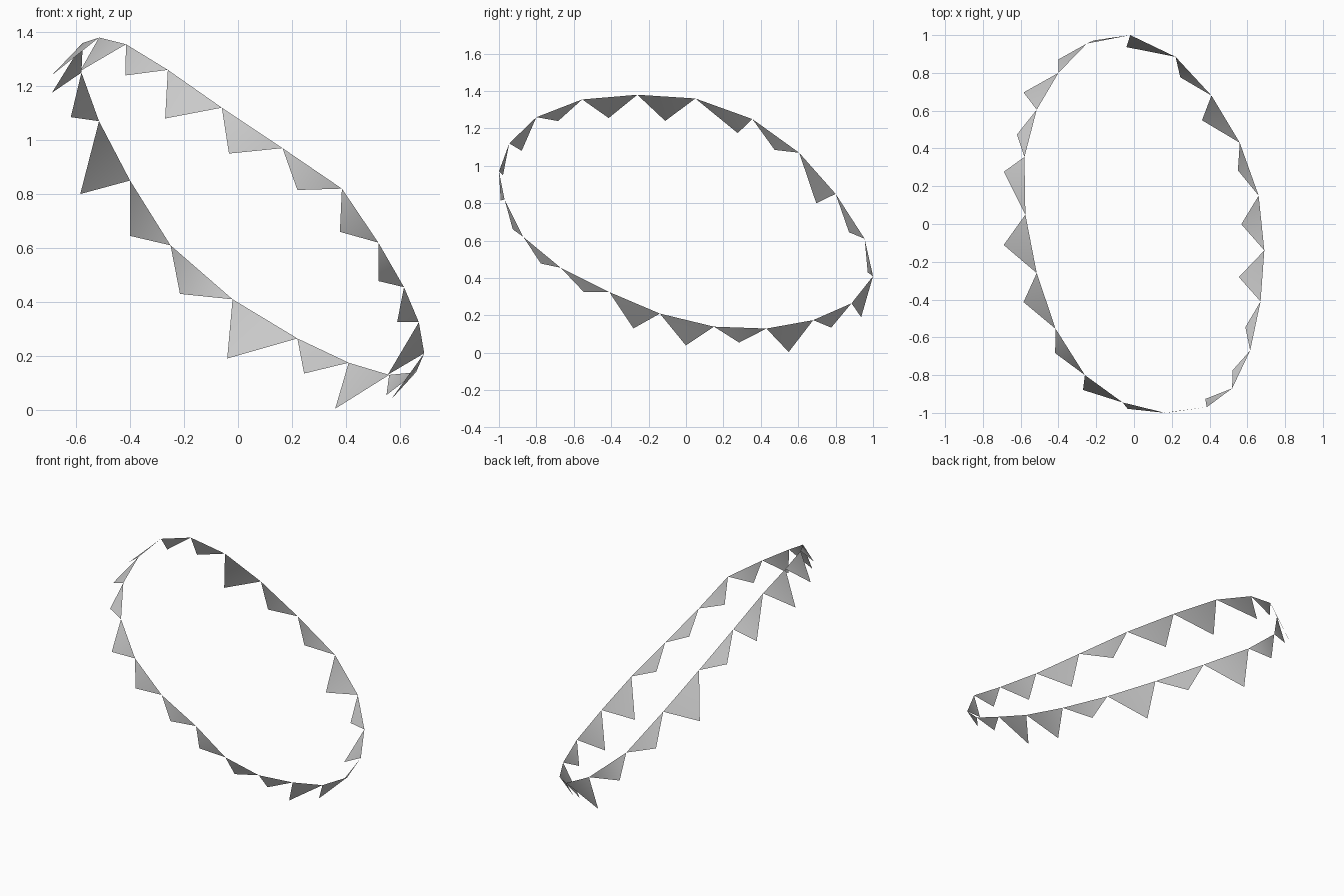
import bpy
import bmesh
from mathutils import Vector

# Remove the default object
default_cube = bpy.data.objects.get("Cube")
if default_cube:
    bpy.data.objects.remove(default_cube, do_unlink=True)


def flat_material(name, colour):
    material = bpy.data.materials.new(name)
    material.use_nodes = True
    material.diffuse_color = colour
    shader = material.node_tree.nodes["Principled BSDF"]
    shader.inputs["Base Color"].default_value = colour
    shader.inputs["Roughness"].default_value = 0.8
    return material


# Tilted closed path that the pennants hang from, starting at the back
loop_path = [
    (-.02, 1, .41), (.22, .885, .265), (.41, .68, .175), (.56, .43, .13),
    (.66, .15, .14), (.69, -.14, .21), (.67, -.41, .325), (.615, -.67, .455),
    (.52, -.87, .62), (.385, -.97, .82), (.165, -1, .97), (-.06, -.945, 1.12),
    (-.26, -.8, 1.26), (-.415, -.555, 1.355), (-.515, -.26, 1.38),
    (-.575, .05, 1.36), (-.58, .355, 1.25), (-.515, .605, 1.07),
    (-.4, .8, .85), (-.25, .955, .61),
]

# Sideways and downward hang of each pennant tip below the middle of its edge
tip_hang = [
    (.14, .147), (.07, .085), (.125, .148), (.06, .08), (.107, .135),
    (.125, .137), (.053, .065), (.047, .06), (.075, .06), (.055, .08),
    (.086, .095), (.11, .11), (.08, .068), (.12, .112), (.145, .13),
    (.112, .13), (.072, .075), (.127, .16), (.075, .085), (.08, .08),
]
# One pennant has swung along the loop
swung_pennant, swing = 15, .08


def build_bunting(name, material):
    """Ring of triangular pennants that share corners along the loop."""
    bm = bmesh.new()
    corners = [bm.verts.new(point) for point in loop_path]
    for index, (sideways, down) in enumerate(tip_hang):
        start = corners[index]
        end = corners[(index + 1) % len(corners)]
        middle = (start.co + end.co) / 2
        tip_position = middle + Vector((-sideways, -.006, -down))
        if index == swung_pennant:
            tip_position.y += swing
        tip = bm.verts.new(tip_position)
        pennant = bm.faces.new((start, tip, end))
        pennant.smooth = True
    bm.normal_update()
    mesh = bpy.data.meshes.new(name)
    bm.to_mesh(mesh)
    bm.free()
    mesh.materials.append(material)
    bunting = bpy.data.objects.new(name, mesh)
    bpy.context.collection.objects.link(bunting)
    return bunting


cloth_grey = flat_material("light grey cloth", (.6, .6, .6, 1))
build_bunting("pennant_bunting", cloth_grey)
